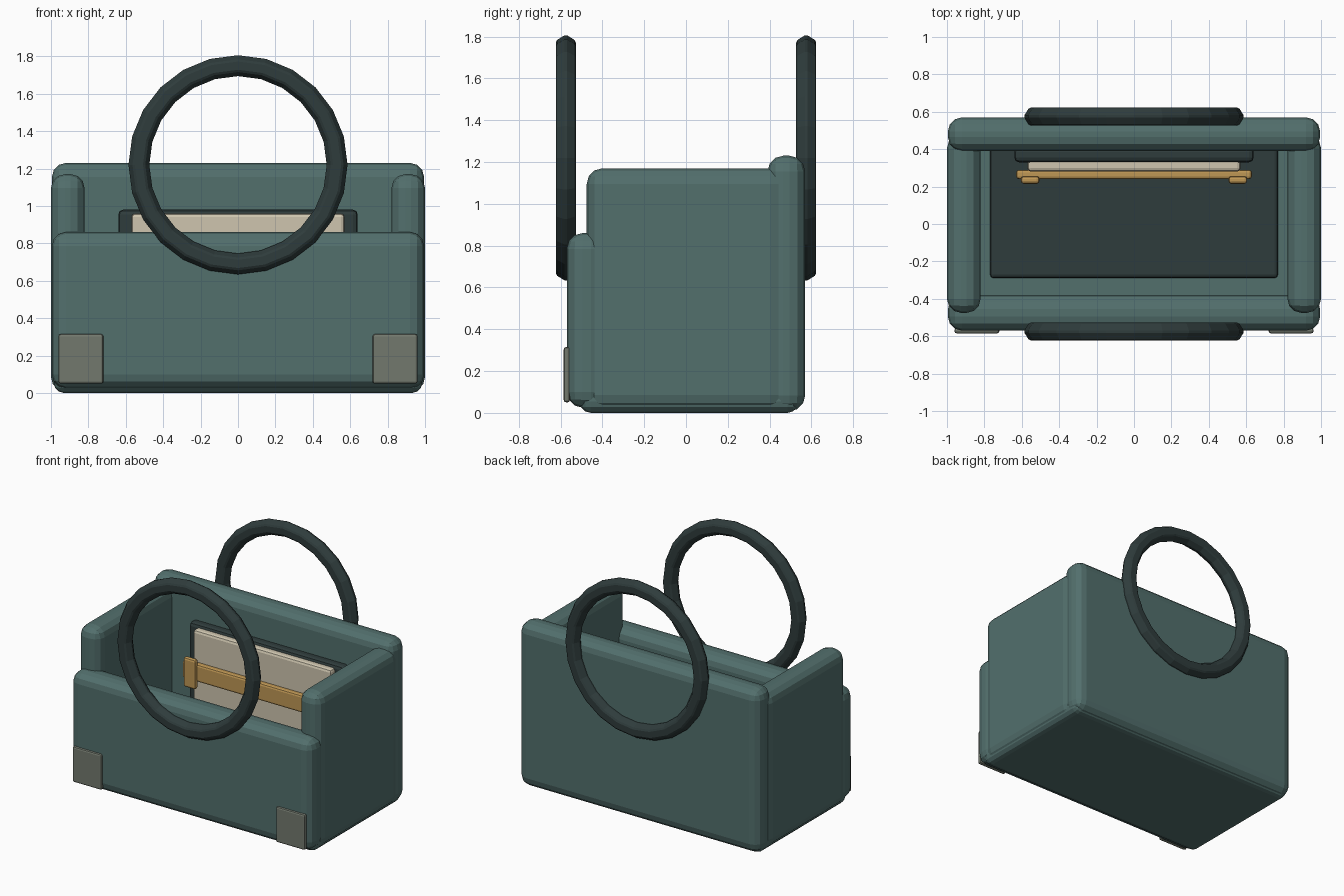
import bpy, math

if "Cube" in bpy.data.objects:
    bpy.data.objects.remove(bpy.data.objects["Cube"])


def material(name, rgb):
    m = bpy.data.materials.new(name)
    m.diffuse_color = (*rgb, 1)
    m.use_nodes = True
    m.node_tree.nodes["Principled BSDF"].inputs["Base Color"].default_value = m.diffuse_color
    return m


TEAL = material("teal", (0.085, 0.16, 0.152))
DARK = material("dark_teal", (0.028, 0.045, 0.045))
CREAM = material("cream", (0.62, 0.56, 0.43))
GOLD = material("gold", (0.52, 0.31, 0.09))
PATCH = material("grey_patch", (0.17, 0.19, 0.155))


def finish(obj, name, mat, bevel, segments):
    obj.name = name
    obj.data.materials.append(mat)
    mod = obj.modifiers.new("bevel", "BEVEL")
    mod.width = bevel
    mod.segments = segments
    mod.limit_method = "ANGLE"
    return obj


def box(name, x, y, z, mat, bevel=0.015, segments=2):
    """Bevelled box given by its (min, max) range on each axis."""
    bpy.ops.mesh.primitive_cube_add(
        size=1, location=[(a + b) / 2 for a, b in (x, y, z)])
    obj = bpy.context.object
    obj.scale = [b - a for a, b in (x, y, z)]
    bpy.ops.object.transform_apply(location=False, rotation=False, scale=True)
    return finish(obj, name, mat, bevel, segments)


# Padded shell: base and front/back panels
box("base", (-0.985, 0.985), (-0.51, 0.54), (0, 0.15), TEAL, 0.055, 3)
box("front_panel", (-0.995, 0.995), (-0.57, -0.38), (0.025, 0.86), TEAL, 0.075, 3)
box("back_panel", (-0.995, 0.995), (0.39, 0.57), (0.008, 1.23), TEAL, 0.075, 3)

# Lining on the floor
box("floor_lining", (-0.77, 0.77), (-0.29, 0.41), (0.12, 0.18), DARK, 0.02)

# Inner pocket with its card and strap on the back wall
box("pocket_backing", (-0.64, 0.64), (0.33, 0.41), (0.30, 0.98), DARK, 0.025)
box("pocket_card", (-0.57, 0.57), (0.28, 0.345), (0.34, 0.96), CREAM, 0.02)
box("pocket_strap", (-0.63, 0.63), (0.24, 0.29), (0.60, 0.73), GOLD, 0.015)

# Mirrored side panels, strap clips and corner patches
for side, s in (("left", -1), ("right", 1)):
    def mx(a, b):
        return tuple(sorted((s * a, s * b)))
    box(f"{side}_side_panel", mx(0.82, 1.0), (-0.475, 0.48), (0.01, 1.17), TEAL, 0.075, 3)
    box(f"{side}_strap_clip", mx(0.505, 0.605), (0.215, 0.255), (0.55, 0.77), GOLD, 0.015)
    box(f"{side}_corner_patch", mx(0.72, 0.96), (-0.585, -0.555), (0.05, 0.315), PATCH, 0.012)

# Ring handles, front and back
for name, y in (("front_handle", -0.575), ("back_handle", 0.575)):
    bpy.ops.mesh.primitive_torus_add(
        major_radius=0.53, minor_radius=0.06, major_segments=24, minor_segments=6,
        location=(0, y, 1.22), rotation=(math.pi / 2, 0, 0))
    ring = bpy.context.object
    ring.scale = (1, 1, 0.92)
    bpy.ops.object.transform_apply(location=False, rotation=True, scale=True)
    finish(ring, name, DARK, 0.008, 1)
